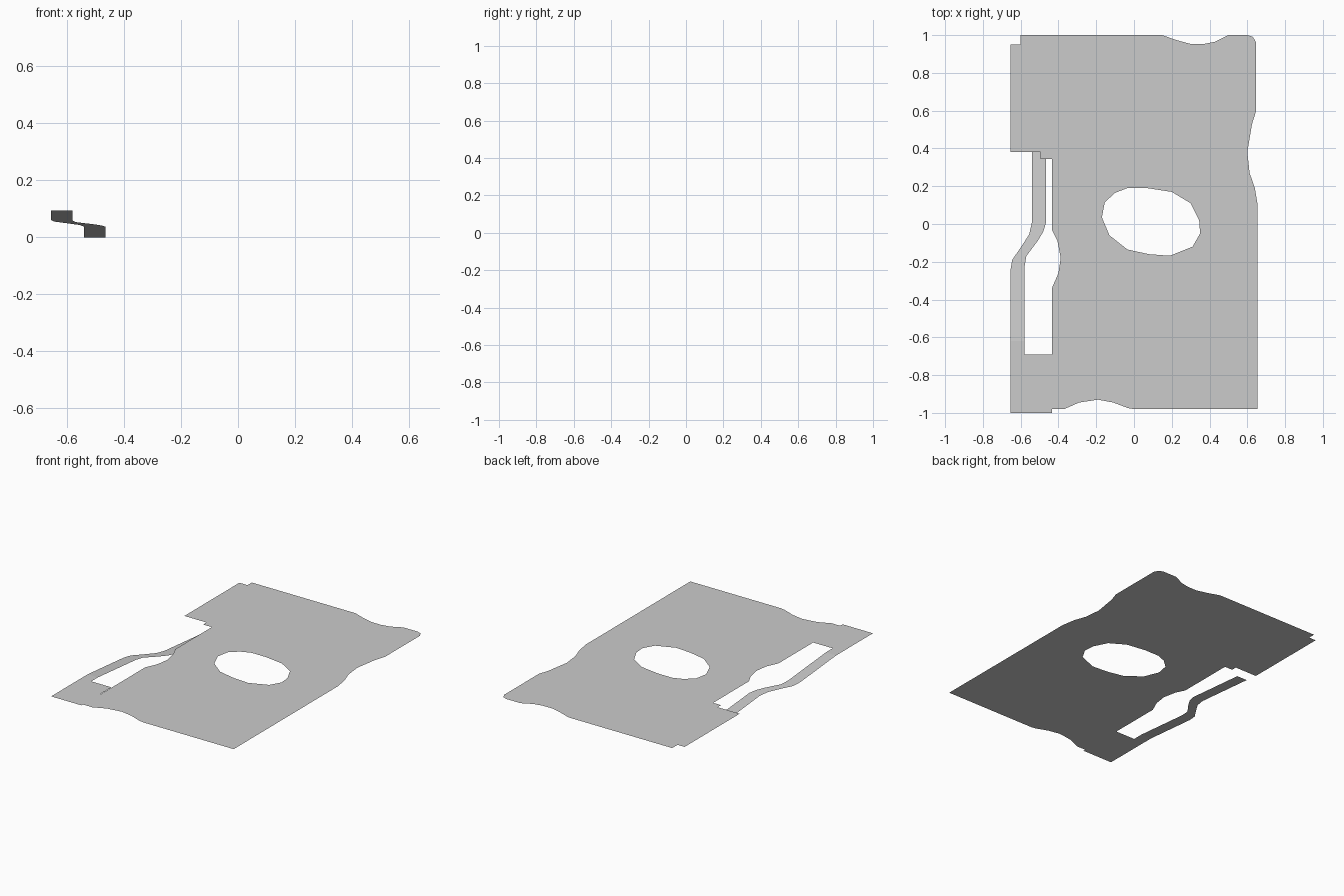
import bpy, bmesh

if "Cube" in bpy.data.objects:
    bpy.data.objects.remove(bpy.data.objects["Cube"])

SHEET_Z, TAB_Z = 0.091, 0.094


def flat_sheet(name, z, outline, holes=()):
    """Zero-thickness sheet from an outline with optional holes."""
    bm = bmesh.new()
    edges = []
    for loop in (outline, *holes):
        vs = [bm.verts.new((x, y, z)) for x, y in loop]
        edges += [bm.edges.new((vs[i - 1], vs[i])) for i in range(len(vs))]
    bmesh.ops.triangle_fill(bm, edges=edges, use_beauty=True, normal=(0, 0, 1))
    for f in bm.faces:
        f.normal_update()
        if f.normal.z < 0:
            f.normal_flip()
    return finish(name, bm)


def finish(name, bm):
    me = bpy.data.meshes.new(name)
    bm.to_mesh(me)
    bm.free()
    ob = bpy.data.objects.new(name, me)
    bpy.context.collection.objects.link(ob)
    return ob


def rect(x0, x1, y0, y1):
    return [(x0, y0), (x1, y0), (x1, y1), (x0, y1)]


# Main sheet with wavy edges and an oval opening
outline = [
    (-.52, -.98), (-.37, -.98), (-.29, -.945), (-.19, -.93), (-.11, -.945),
    (-.03, -.975), (0, -.98), (.655, -.98), (.655, .1), (.64, .19),
    (.612, .27), (.6, .38), (.625, .53), (.647, .6), (.647, .96), (.63, .99),
    (.6, 1), (.5, 1), (.43, .965), (.37, .953), (.3, .953), (.22, .975),
    (.15, 1), (-.6, 1), (-.6, .62), (-.435, .51), (-.435, -.03), (-.405, -.09),
    (-.388, -.18), (-.4, -.26), (-.435, -.34), (-.435, -.8), (-.52, -.83)]
opening = [
    (-.17, .035), (-.155, .115), (-.1, .165), (-.035, .19), (.07, .19),
    (.2, .17), (.3, .11), (.345, .02), (.35, -.05), (.31, -.12),
    (.19, -.168), (.08, -.16), (-.035, -.135), (-.13, -.06)]
flat_sheet("main_sheet", SHEET_Z, outline, [opening])

# Side tabs overlapping the left edge
flat_sheet("upper_tab", TAB_Z, [
    (-.655, .38), (-.495, .38), (-.495, .345), (-.4, .345), (-.4, .95), (-.655, .95)])
flat_sheet("lower_tab", TAB_Z, rect(-.655, -.435, -1, -.69))

# Bent strap running from the lower tab down to the ground
rows = [
    (-.655, -.69, -.58, -.69), (-.655, -.62, -.58, -.62),
    (-.655, -.25, -.58, -.23), (-.645, -.19, -.57, -.17),
    (-.6, -.125, -.51, -.09), (-.555, -.055, -.48, -.04),
    (-.54, .01, -.465, .01), (-.54, .43, -.465, .43)]


def strap_z(y):
    return TAB_Z * min(1, (.43 - y) / 1.05)


bm = bmesh.new()
pairs = [(bm.verts.new((a, b, strap_z(b))), bm.verts.new((c, d, strap_z(d))))
         for a, b, c, d in rows]
for (l0, r0), (l1, r1) in zip(pairs, pairs[1:]):
    bm.faces.new((l0, r0, r1, l1))
finish("strap", bm)

# Two marked panels, the lower one turned half way round the opening
panels = {"panel": (-.2, .4, .45, .725), "panel_slot": (-.1, 0, .5, .71),
          "panel_upper_block": (.18, .31, .585, .715),
          "panel_lower_block": (.2, .39, .46, .58)}
for side in ("upper", "lower"):
    for name, (x0, x1, y0, y1) in panels.items():
        if side == "lower":
            x0, x1, y0, y1 = .19 - x1, .19 - x0, .035 - y1, .035 - y0
        z = SHEET_Z + (.0005 if name == "panel" else .001)
        flat_sheet(f"{side}_{name}", z, rect(x0, x1, y0, y1))

# Small pointed mark above the lower panel
flat_sheet("pointed_mark", SHEET_Z + .0003, [(-.25, -.4), (0, -.38), (-.167, -.256)])
